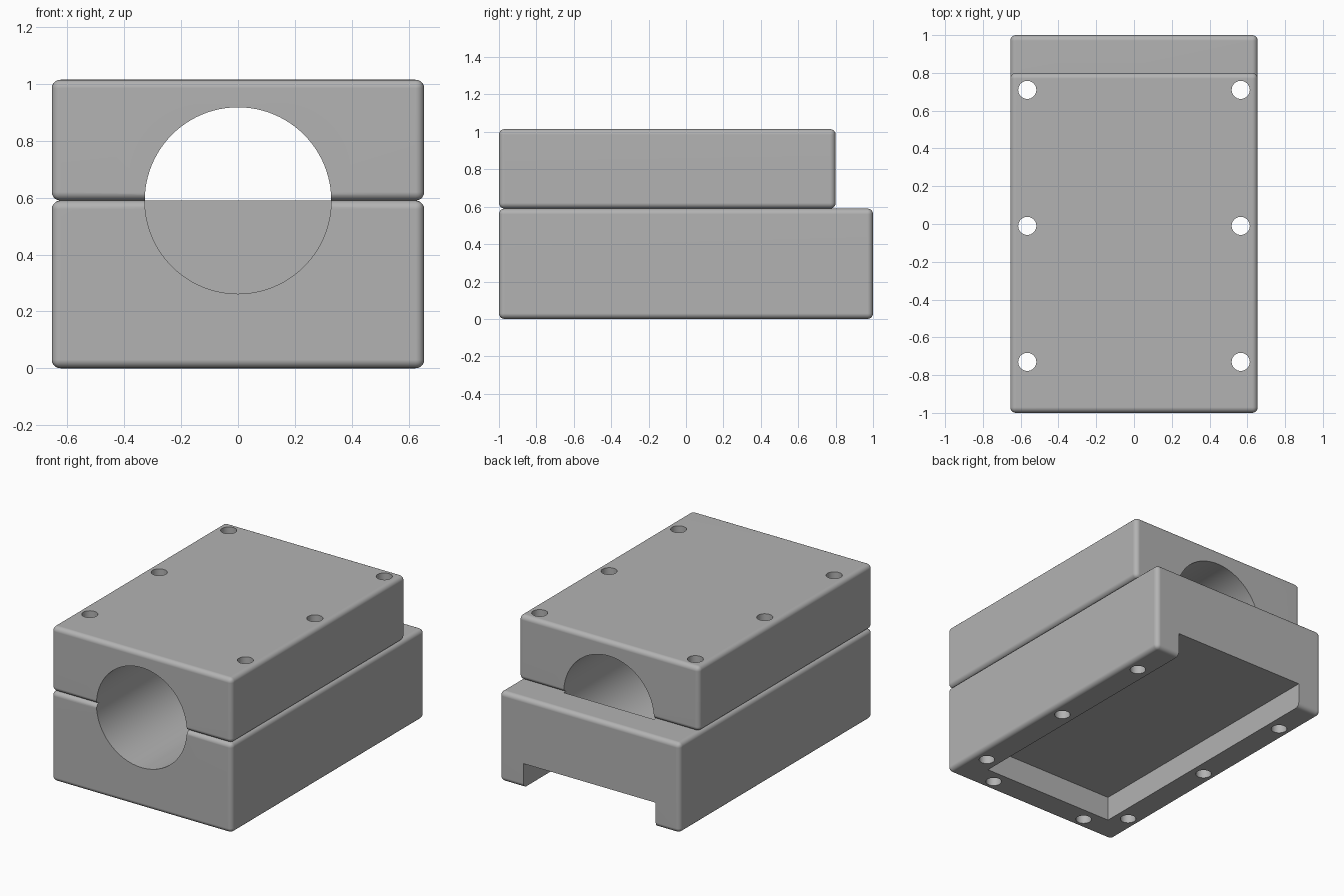
import bpy

if "Cube" in bpy.data.objects:
    bpy.data.objects.remove(bpy.data.objects["Cube"], do_unlink=True)

HALF_W, SPLIT, TOP = 0.655, 0.59, 1.015
STEP_Y = 0.8          # rear end of the upper block
HOLE_R, BORE_R = 0.048, 0.328

grey = bpy.data.materials.new("plain grey")
grey.use_nodes = True
colour = (0.45, 0.45, 0.45, 1)
grey.diffuse_color = colour
grey.node_tree.nodes["Principled BSDF"].inputs["Base Color"].default_value = colour


def box(name, lo, hi):
    """Box between two opposite corners."""
    bpy.ops.mesh.primitive_cube_add(
        size=1, location=[(a + b) / 2 for a, b in zip(lo, hi)])
    ob = bpy.context.object
    ob.name = name
    ob.scale = [b - a for a, b in zip(lo, hi)]
    bpy.ops.object.transform_apply(location=True, rotation=True, scale=True)
    ob.data.materials.append(grey)
    return ob


def cylinder(name, radius, depth, location, rotation=(0, 0, 0), sides=32):
    bpy.ops.mesh.primitive_cylinder_add(
        vertices=sides, radius=radius, depth=depth,
        location=location, rotation=rotation)
    ob = bpy.context.object
    ob.name = name
    ob.data.materials.append(grey)
    return ob


def apply_modifier(ob, mod):
    bpy.context.view_layer.objects.active = ob
    bpy.ops.object.modifier_apply(modifier=mod.name)


def round_edges(ob):
    mod = ob.modifiers.new("rounded edges", "BEVEL")
    mod.width, mod.segments = 0.03, 5
    apply_modifier(ob, mod)


def cut(ob, cutter):
    mod = ob.modifiers.new("cut", "BOOLEAN")
    mod.operation, mod.solver, mod.object = "DIFFERENCE", "EXACT", cutter
    apply_modifier(ob, mod)


# Two rounded blocks
lower = box("lower_block", (-HALF_W, -1, 0), (HALF_W, 1, SPLIT))
upper = box("upper_block", (-HALF_W, -1, SPLIT), (HALF_W, STEP_Y, TOP))
for block in (lower, upper):
    round_edges(block)

# Bore: right through the upper block, blind in the lower one
bore_start = -1.2
cutters_lower = [cylinder("blind_bore", BORE_R, STEP_Y - bore_start,
                          (0, (STEP_Y + bore_start) / 2, SPLIT), (1.570796, 0, 0), 96)]
cutters_upper = [cylinder("through_bore", BORE_R, 3, (0, 0, SPLIT), (1.570796, 0, 0), 96)]

# Underside pocket, open at the rear
cutters_lower.append(box("pocket", (-0.48, -0.82, -0.2), (0.48, 1.2, 0.16)))

# Bolt holes through both blocks, and two blind ones at the front underneath
for side in (-1, 1):
    for y in (-0.73, -0.01, 0.71):
        hole = cylinder("bolt_hole", HOLE_R, 3, (side * 0.565, y, 0.5))
        cutters_lower.append(hole)
        cutters_upper.append(hole)
    cutters_lower.append(cylinder("front_hole", HOLE_R, 0.6, (side * 0.36, -0.91, 0)))

for block, cutters in ((lower, cutters_lower), (upper, cutters_upper)):
    for cutter in cutters:
        cut(block, cutter)

for cutter in set(cutters_lower + cutters_upper):
    bpy.data.objects.remove(cutter, do_unlink=True)

# Smooth rounded edges and bores with flat main faces
for block in (lower, upper):
    bpy.ops.object.select_all(action="DESELECT")
    block.select_set(True)
    bpy.context.view_layer.objects.active = block
    bpy.ops.object.shade_smooth_by_angle(angle=0.6)
    mod = block.modifiers.new("flat face normals", "WEIGHTED_NORMAL")
    mod.keep_sharp = True
